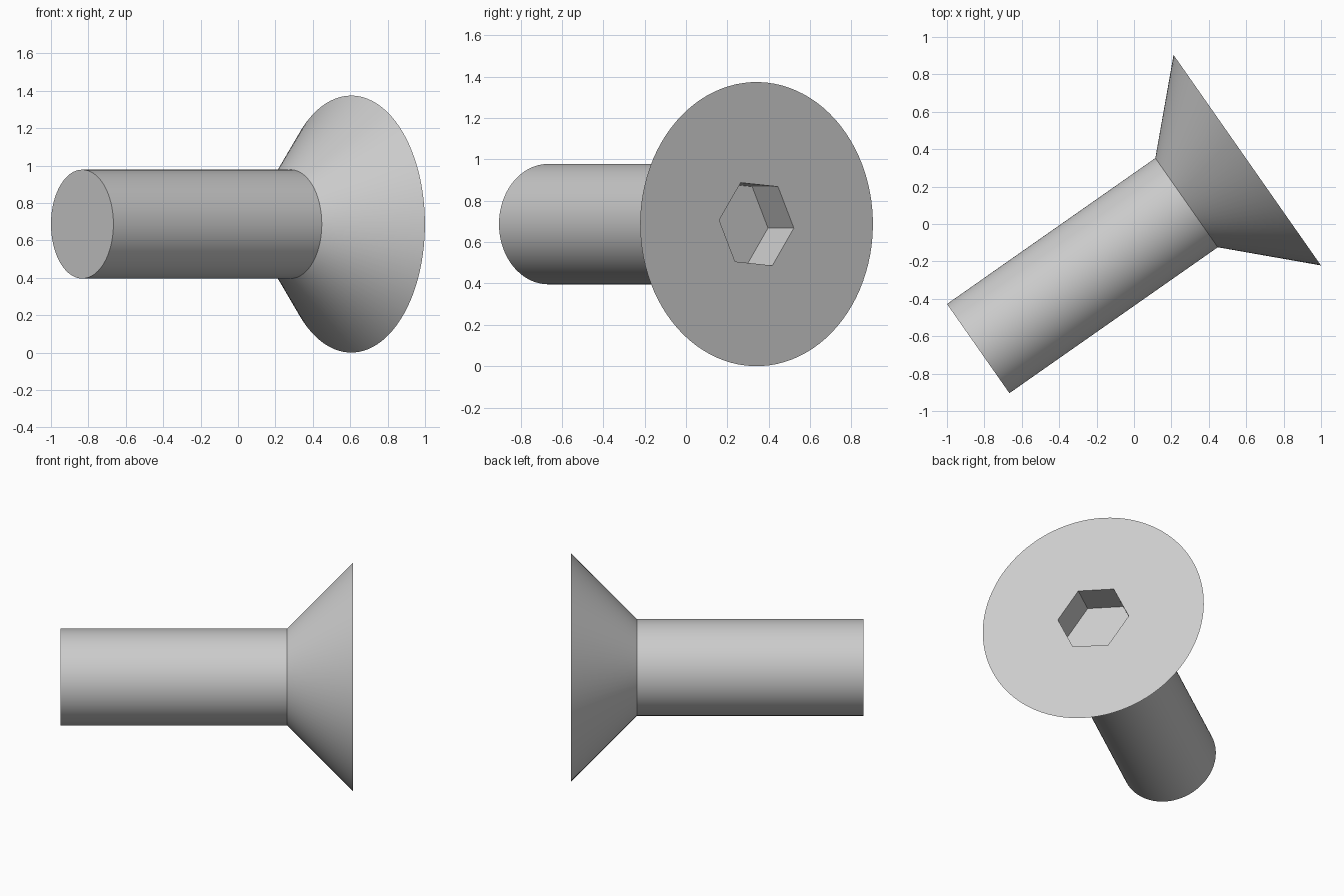
import bpy
import bmesh
import math
from mathutils import Matrix, Vector

cube = bpy.data.objects.get("Cube")
if cube:
    bpy.data.objects.remove(cube, do_unlink=True)

SEGMENTS = 96             # multiple of six, so socket corners fall on vertices
SHAFT_R, HEAD_R, SOCKET_R = 0.291, 0.687, 0.221
NECK, LENGTH, SOCKET_DEPTH = 1.36, 1.756, 0.218
TURN = math.radians(35)   # heading of the screw axis
TWIST = math.radians(-5)  # roll of the socket about the axis

steel = bpy.data.materials.new("steel_grey")
steel.use_nodes = True
colour = (0.6, 0.6, 0.6, 1)
steel.diffuse_color = colour
steel.node_tree.nodes["Principled BSDF"].inputs["Base Color"].default_value = colour

# Local z runs along the screw axis, local y points up
c, s = math.cos(TURN), math.sin(TURN)
axes = Matrix(((-s, 0, c), (c, 0, s), (0, 1, 0))).to_4x4()
placement = Matrix.Translation((-0.833, -0.666, HEAD_R)) @ axes


def circle(radius):
    return lambda a: radius


def hexagon(radius):
    sixth = math.pi / 3
    return lambda a: radius * math.cos(sixth / 2) / math.cos(a % sixth - sixth / 2)


def lathe(name, profile, cap_start=False, cap_end=False):
    """Skin a row of rings, each given as (outline, height)."""
    bm = bmesh.new()
    rings = []
    for outline, height in profile:
        ring = []
        for i in range(SEGMENTS):
            a = math.tau * i / SEGMENTS
            r = outline(a)
            ring.append(bm.verts.new(Vector((r * math.cos(a + TWIST), r * math.sin(a + TWIST), height))))
        rings.append(ring)
    for low, high in zip(rings, rings[1:]):
        for i in range(SEGMENTS):
            j = (i + 1) % SEGMENTS
            bm.faces.new((low[i], low[j], high[j], high[i]))
    if cap_start:
        bm.faces.new(rings[0][::-1])
    if cap_end:
        bm.faces.new(rings[-1])
    bm.transform(placement)
    mesh = bpy.data.meshes.new(name)
    bm.to_mesh(mesh)
    bm.free()
    mesh.materials.append(steel)
    obj = bpy.data.objects.new(name, mesh)
    bpy.context.collection.objects.link(obj)
    bpy.ops.object.select_all(action='DESELECT')
    obj.select_set(True)
    bpy.context.view_layer.objects.active = obj
    bpy.ops.object.shade_smooth_by_angle(angle=math.radians(30))


# Plain cylindrical shaft with a flat tip
lathe("shaft", [(circle(SHAFT_R), 0), (circle(SHAFT_R), NECK)], cap_start=True)

# Countersunk head: cone, flat face, hex socket walls and floor
lathe("countersunk_head", [
    (circle(SHAFT_R), NECK),
    (circle(HEAD_R), LENGTH),
    (hexagon(SOCKET_R), LENGTH),
    (hexagon(SOCKET_R), LENGTH - SOCKET_DEPTH),
], cap_end=True)
